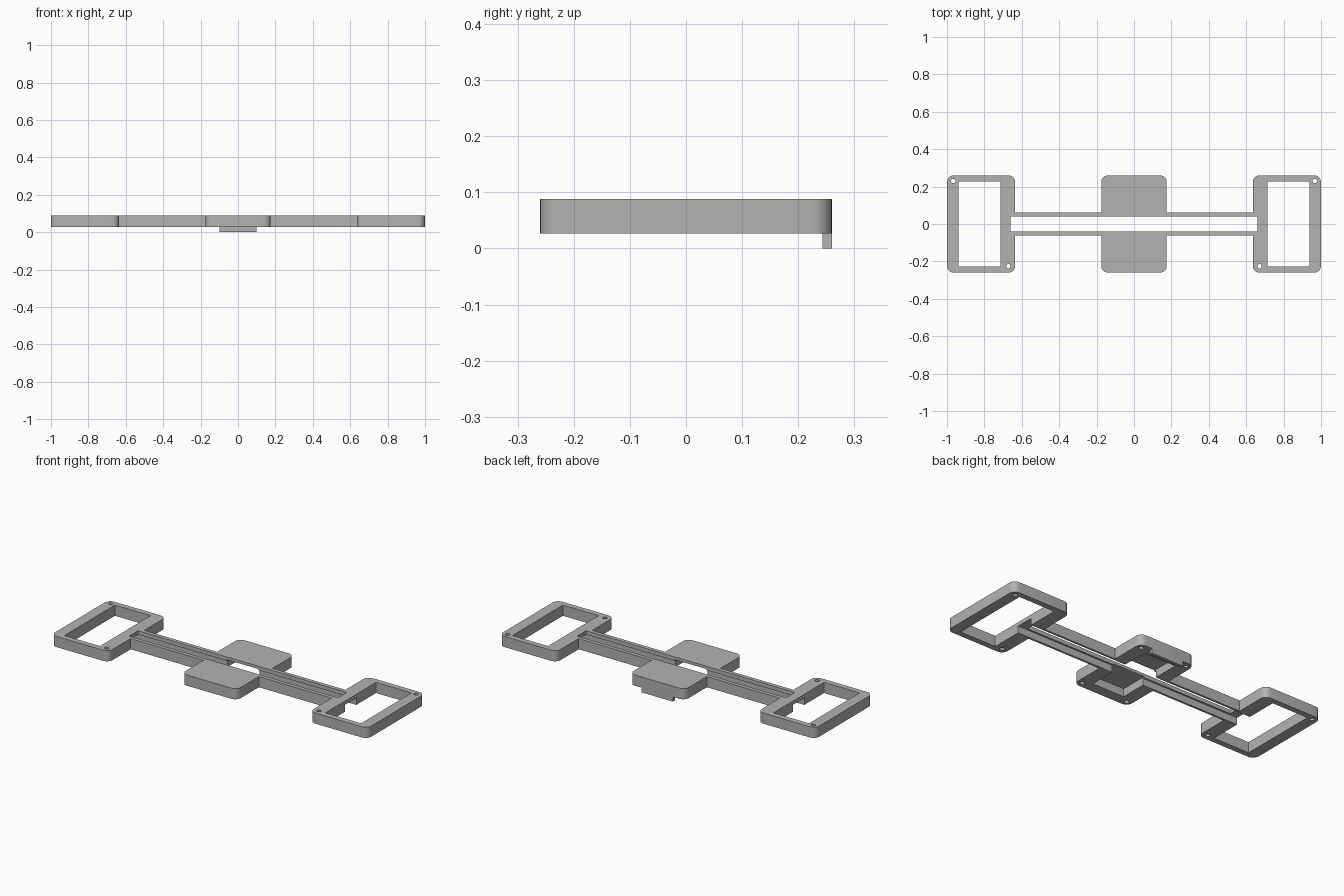
import bpy, bmesh, math

if "Cube" in bpy.data.objects:
    bpy.data.objects.remove(bpy.data.objects["Cube"], do_unlink=True)

BOTTOM, TOP = 0.027, 0.088
HALF_DEPTH = 0.26

grey = bpy.data.materials.new("plain grey")
grey.use_nodes = True
colour = (0.45, 0.45, 0.45, 1)
grey.diffuse_color = colour
grey.node_tree.nodes["Principled BSDF"].inputs["Base Color"].default_value = colour


def prism(name, outline, z0, z1):
    """Extrude a flat counter-clockwise outline from z0 to z1."""
    bm = bmesh.new()
    base = bm.faces.new([bm.verts.new((x, y, z0)) for x, y in outline])
    up = bmesh.ops.extrude_face_region(bm, geom=[base])
    bmesh.ops.translate(bm, vec=(0, 0, z1 - z0),
                        verts=[g for g in up["geom"] if isinstance(g, bmesh.types.BMVert)])
    bmesh.ops.recalc_face_normals(bm, faces=bm.faces)
    mesh = bpy.data.meshes.new(name)
    bm.to_mesh(mesh)
    bm.free()
    mesh.materials.append(grey)
    obj = bpy.data.objects.new(name, mesh)
    bpy.context.collection.objects.link(obj)
    return obj


def box(name, x0, x1, y0, y1, z0, z1):
    return prism(name, [(x0, y0), (x1, y0), (x1, y1), (x0, y1)], z0, z1)


def rounded_block(name, x0, x1, r=0.036, steps=8):
    """Full-depth block with rounded vertical corners."""
    corners = [(x1 - r, HALF_DEPTH - r), (x0 + r, HALF_DEPTH - r),
               (x0 + r, r - HALF_DEPTH), (x1 - r, r - HALF_DEPTH)]
    outline = []
    for q, (cx, cy) in enumerate(corners):
        for i in range(steps + 1):
            a = (q + i / steps) * math.pi / 2
            outline.append((cx + r * math.cos(a), cy + r * math.sin(a)))
    return prism(name, outline, BOTTOM, TOP)


def hole(x, y, z1, r=0.012, sides=20):
    ring = [(x + r * math.cos(math.tau * i / sides),
             y + r * math.sin(math.tau * i / sides)) for i in range(sides)]
    return prism("hole_cutter", ring, 0, z1)


def combine(target, tool, operation):
    """Apply a boolean and remove the tool."""
    tool.hide_render = True
    mod = target.modifiers.new("cut", "BOOLEAN")
    mod.operation, mod.solver, mod.object = operation, "EXACT", tool
    bpy.context.view_layer.objects.active = target
    bpy.ops.object.modifier_apply(modifier=mod.name)
    bpy.data.objects.remove(tool, do_unlink=True)


# Centre pad, connecting beam and end frames as one solid
body = rounded_block("mounting_body", -0.175, 0.175)
combine(body, box("beam", -0.68, 0.68, -0.062, 0.062, BOTTOM, TOP), "UNION")
for s in (-1, 1):
    x0, x1 = sorted((s * 0.636, s * 1.0))
    combine(body, rounded_block("end_frame", x0, x1), "UNION")

# Frame windows and diagonal screw holes
for s in (-1, 1):
    x0, x1 = sorted((s * 0.713, s * 0.938))
    combine(body, box("window_cutter", x0, x1, -0.228, 0.228, 0, 0.2), "DIFFERENCE")
    for x, y in ((0.967, 0.23), (0.671, -0.226)):
        combine(body, hole(s * x, y, 0.2), "DIFFERENCE")

# Open slot, wider channel beneath it, and pocket under the pad
combine(body, box("slot_cutter", -0.66, 0.66, -0.04, 0.04, 0, 0.2), "DIFFERENCE")
combine(body, box("channel_cutter", -0.73, 0.73, -0.05, 0.05, 0, 0.066), "DIFFERENCE")
combine(body, box("pocket_cutter", -0.1, 0.1, -0.2, 0.2, 0, 0.072), "DIFFERENCE")

# Blind holes under the pad corners
for x in (-0.145, 0.145):
    for y in (-0.23, 0.23):
        combine(body, hole(x, y, 0.07), "DIFFERENCE")

# Tab hanging below the back edge
back_tab = box("back_tab", -0.1, 0.1, 0.243, HALF_DEPTH, 0, BOTTOM)

# Smooth round corners, sharp edges elsewhere
bpy.ops.object.select_all(action="DESELECT")
body.select_set(True)
bpy.context.view_layer.objects.active = body
bpy.ops.object.shade_smooth_by_angle(angle=math.radians(30))
